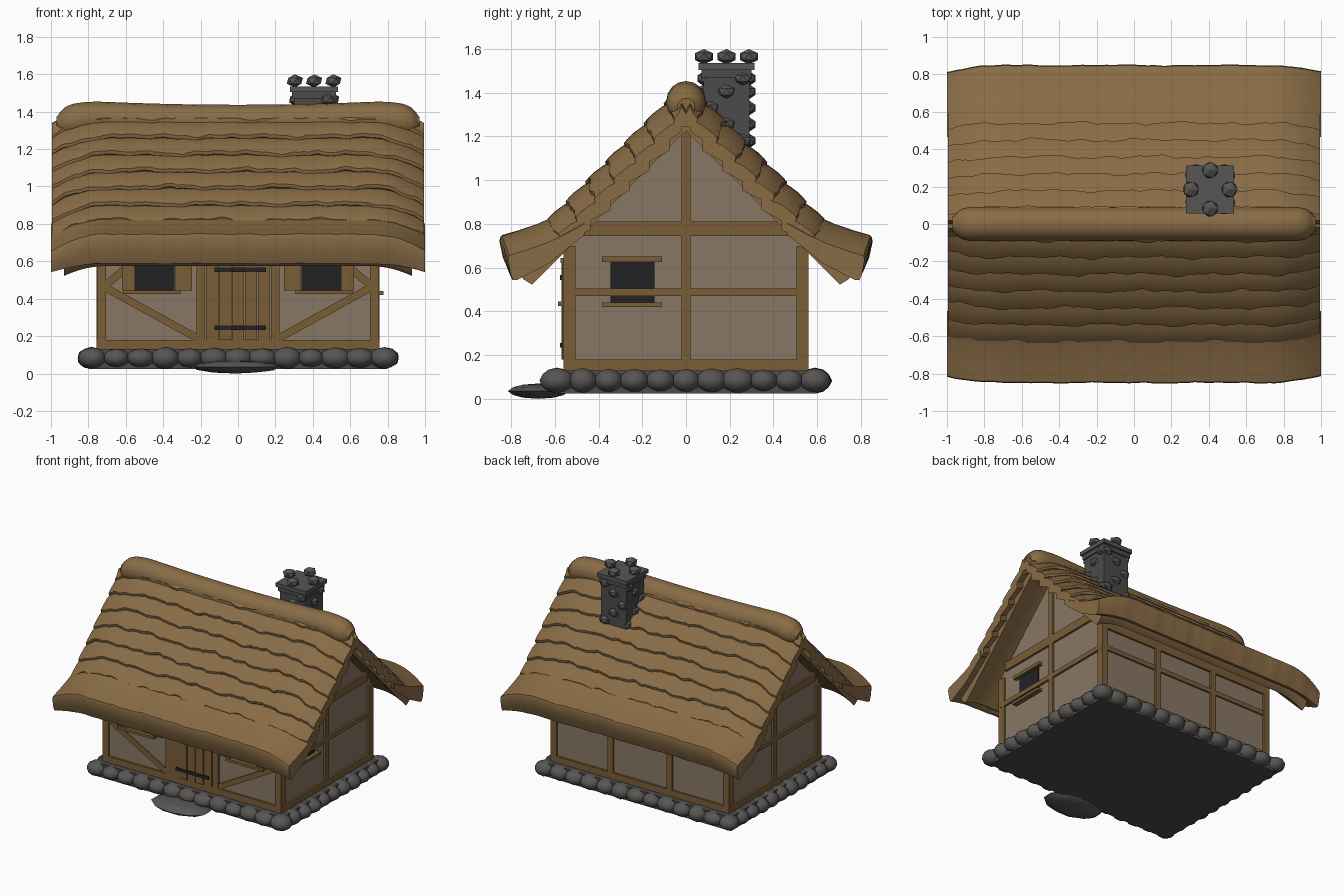
import bpy, bmesh, math, random
from mathutils import Matrix, Vector

if "Cube" in bpy.data.objects:
    bpy.data.objects.remove(bpy.data.objects["Cube"])
random.seed(7)


def material(name, rgb):
    m = bpy.data.materials.new(name)
    m.diffuse_color = (*rgb, 1)
    m.use_nodes = True
    m.node_tree.nodes["Principled BSDF"].inputs["Base Color"].default_value = m.diffuse_color
    return m


THATCH = material("thatch straw", (0.25, 0.15, 0.06))
WOOD = material("timber brown", (0.19, 0.11, 0.037))
PLASTER = material("plaster tan", (0.25, 0.185, 0.13))
STONE = material("stone grey", (0.095, 0.093, 0.09))
MORTAR = material("dark stone", (0.07, 0.07, 0.07))
DARK = material("iron black", (0.016, 0.016, 0.018))


def finish(name, bm, mat, smooth=None):
    bmesh.ops.recalc_face_normals(bm, faces=bm.faces)
    me = bpy.data.meshes.new(name)
    bm.to_mesh(me)
    bm.free()
    me.materials.append(mat)
    ob = bpy.data.objects.new(name, me)
    bpy.context.collection.objects.link(ob)
    if smooth:
        bpy.ops.object.select_all(action='DESELECT')
        ob.select_set(True)
        bpy.context.view_layer.objects.active = ob
        bpy.ops.object.shade_smooth_by_angle(angle=math.radians(smooth))
    return ob


def box(name, x, y, z, mat, rot_y=0):
    """Box from (min, max) ranges, optionally turned about its centre."""
    bm = bmesh.new()
    c = Vector([(r[0] + r[1]) / 2 for r in (x, y, z)])
    s = [r[1] - r[0] for r in (x, y, z)]
    bmesh.ops.create_cube(bm, size=1, matrix=Matrix.Translation(c)
                          @ Matrix.Rotation(rot_y, 4, 'Y') @ Matrix.Diagonal((*s, 1)))
    return finish(name, bm, mat)


def stones(name, items, sub, smooth=None):
    bm = bmesh.new()
    for loc, scale in items:
        m = Matrix.Translation(loc) @ Matrix.Diagonal((*scale, 1))
        bmesh.ops.create_icosphere(bm, subdivisions=sub, radius=1, matrix=m)
    return finish(name, bm, STONE, smooth)


def sweep(name, rings, mat, smooth):
    bm = bmesh.new()
    vs = [[bm.verts.new(p) for p in ring] for ring in rings]
    n = len(vs[0])
    for a, b in zip(vs, vs[1:]):
        for i in range(n):
            bm.faces.new((a[i], a[(i + 1) % n], b[(i + 1) % n], b[i]))
    bm.faces.new(vs[0])
    bm.faces.new(vs[-1])
    return finish(name, bm, mat, smooth)


# Foundation, ring of stones and doorstep
box("foundation", (-0.8, 0.8), (-0.6, 0.6), (0.025, 0.13), MORTAR)
ring = []
for i in range(13):
    for s in (-1, 1):
        ring.append(((-0.78 + 0.13 * i, s * 0.59, 0.083), (random.uniform(0.07, 0.085),
                     random.uniform(0.068, 0.08), random.uniform(0.05, 0.06))))
for i in range(1, 10):
    for s in (-1, 1):
        ring.append(((s * 0.785, -0.59 + 0.118 * i, 0.083), (random.uniform(0.068, 0.08),
                     random.uniform(0.065, 0.08), random.uniform(0.05, 0.06))))
stones("foundation_stones", ring, 2, 40)
stones("doorstep", [((-0.01, -0.675, 0.035), (0.235, 0.14, 0.035))], 2, 40)

# Plaster walls with gables
section = [(-0.545, 0.12), (0.545, 0.12), (0.545, 0.73), (0, 1.27), (-0.545, 0.73)]
sweep("plaster_walls", [[(x, y, z) for y, z in section] for x in (-0.74, 0.74)], PLASTER, None)

# Long wall timbers
for s, side in ((-1, "front"), (1, "back")):
    ya = tuple(sorted((s * 0.53, s * 0.56)))
    box(side + "_sill_beam", (-0.755, 0.755), ya, (0.13, 0.18), WOOD)
    box(side + "_top_beam", (-0.755, 0.755), ya, (0.64, 0.7), WOOD)
    for x in (-0.73, 0.73):
        box(side + "_corner_post", (x - 0.025, x + 0.025),
            tuple(sorted((s * 0.505, s * 0.56))), (0.13, 0.7), WOOD)
    for x in ((-0.2, 0.2) if s < 0 else (-0.25, 0.25)):
        box(side + "_post", (x - 0.023, x + 0.023), ya, (0.18, 0.66), WOOD)
box("back_mid_rail", (-0.73, 0.73), (0.53, 0.558), (0.47, 0.505), WOOD)

# Gable timbers
for s, side in ((-1, "left"), (1, "right")):
    xa = tuple(sorted((s * 0.72, s * 0.756)))
    box(side + "_sill_beam", xa, (-0.56, 0.56), (0.13, 0.18), WOOD)
    box(side + "_mid_rail", xa, (-0.55, 0.55), (0.47, 0.505), WOOD)
    box(side + "_tie_beam", xa, (-0.49, 0.49), (0.745, 0.81), WOOD)
    box(side + "_king_post", xa, (-0.021, 0.021), (0.17, 1.26), WOOD)

# Gable window (right side only)
box("side_window_pane", (0.73, 0.748), (-0.345, -0.145), (0.44, 0.63), DARK)
box("side_window_sill", (0.73, 0.778), (-0.385, -0.11), (0.42, 0.44), WOOD)
box("side_window_lintel", (0.73, 0.77), (-0.385, -0.11), (0.625, 0.65), WOOD)

# Front windows, shutters and braces, mirrored
for s in (-1, 1):
    def mx(a, b):
        return tuple(sorted((s * a, s * b)))
    box("window_pane", mx(0.34, 0.55), (-0.555, -0.53), (0.44, 0.625), DARK)
    box("window_sill", mx(0.305, 0.615), (-0.585, -0.53), (0.424, 0.444), WOOD)
    box("window_lintel", mx(0.305, 0.615), (-0.575, -0.53), (0.62, 0.645), WOOD)
    for a, b in ((0.245, 0.288), (0.29, 0.335), (0.55, 0.582), (0.584, 0.62)):
        box("shutter_board", mx(a, b), (-0.568, -0.53), (0.444, 0.62), WOOD)
    for (x0, z0), (x1, z1) in (((0.22, 0.19), (0.71, 0.46)), ((0.71, 0.47), (0.58, 0.58))):
        cx, cz = s * (x0 + x1) / 2, (z0 + z1) / 2
        ln = math.hypot(x1 - x0, z1 - z0) / 2
        box("brace", (cx - ln, cx + ln), (-0.556, -0.53), (cz - 0.02, cz + 0.02), WOOD,
            -math.atan2(z1 - z0, s * (x1 - x0)))

# Plank door with iron straps
for i in range(5):
    x = -0.172 + i * 0.069
    box("door_plank", (x + 0.002, x + 0.067), (-0.565 - 0.004 * (i % 2), -0.53), (0.18, 0.63), WOOD)
for z in (0.245, 0.555):
    box("door_strap", (-0.125, 0.15), (-0.577, -0.55), (z - 0.011, z + 0.011), DARK)

# Thatch: sections swept along x, drooping towards both gable ends
def droop(x):
    return max(0, (abs(x) - 0.7) / 0.3) ** 2


def thatch(name, pts, half, side, rough=1.0):
    """pts: (y, z, raggedness, droop share) of one slope's section."""
    ph = [random.uniform(0, 6.3) for _ in range(4)]
    rings, n = [], 80
    for i in range(n + 1):
        x = half * (2 * i / n - 1)
        j = rough * (0.005 * math.sin(11 * x + ph[0]) + 0.004 * math.sin(23 * x + ph[1])
                     + 0.003 * math.sin(47 * x + ph[2]) + random.uniform(-0.003, 0.003))
        d = droop(x)
        rings.append([(x, side * (y + j * k - 0.035 * d * w * (y > 0.05)),
                       z - j * k - 0.09 * d * w) for y, z, k, w in pts])
    sweep(name, rings, THATCH, 40)


for side, word in ((-1, "front"), (1, "back")):
    # thick underlayer
    thatch(word + "_thatch_base", [(0, 1.28, 0, 1), (0.725, 0.575, 0, 1), (0.765, 0.60, 0, 1),
                                   (0.785, 0.645, 0, 1), (0, 1.36, 0, 1)], 0.93, side)
    # overlapping courses
    for r in range(7):
        y = 0.09 + 0.09 * r
        u = max(y - 0.16, 0)
        thatch(word + "_thatch_course", [(u, 1.39 - u, 0, 1), (y - 0.07, 1.515 - y, 0.3, 1),
               (y - 0.02, 1.477 - y, 0.8, 1), (y, 1.455 - y, 1, 1), (y - 0.004, 1.437 - y, 1, 1),
               (y - 0.03, 1.42 - y, 1, 1), (u, 1.33 - u, 0, 1)], 0.995, side)
    # flared eave course
    thatch(word + "_thatch_eave", [(0.50, 0.89, 0, 1), (0.60, 0.835, 0, 1), (0.68, 0.8, 0, 1),
           (0.77, 0.768, 0.2, 1), (0.845, 0.745, 0.5, 1), (0.85, 0.725, 0.5, 1),
           (0.835, 0.65, 0.4, 0.9), (0.81, 0.588, 0.3, 0.5), (0.79, 0.588, 0, 0.5),
           (0.66, 0.71, 0, 1), (0.5, 0.84, 0, 1)], 1.0, side, 0.7)

# Ridge roll
rings = []
xs = [-0.97, -0.965, -0.95, -0.92] + [i * 0.04 - 0.88 for i in range(45)] + [0.92, 0.95, 0.965, 0.97]
for x in xs:
    a = abs(x)
    r = 0.09 * math.sqrt(max(0.2, 1 - (max(0, a - 0.88) / 0.095) ** 2))
    cz = 1.347 + 0.02 * min(1, a / 0.8) ** 2 - 0.04 * droop(x)
    rings.append([(x, r * math.cos(t * math.pi / 8), cz + r * math.sin(t * math.pi / 8))
                  for t in range(16)])
sweep("thatch_ridge", rings, THATCH, 50)

# Chimney with stone studs, cap and crown stones
cx, cy = 0.407, 0.185
box("chimney_shaft", (cx - 0.108, cx + 0.108), (cy - 0.105, cy + 0.105), (1.0, 1.49), MORTAR)
box("chimney_collar", (cx - 0.117, cx + 0.117), (cy - 0.115, cy + 0.115), (1.47, 1.505), MORTAR)
box("chimney_cap", (cx - 0.128, cx + 0.128), (cy - 0.128, cy + 0.128), (1.505, 1.535), STONE)
studs = []
for i, z in enumerate((1.10, 1.18, 1.255, 1.33, 1.405, 1.465)):
    for dx, dy in ((1, 0), (-1, 0), (0, 1), (0, -1)):
        o = (0.0 if i % 2 == 0 else 0.075) * (1 if i % 4 == 1 else -1)
        studs.append(((cx + dx * 0.105 + abs(dy) * o, cy + dy * 0.105 + abs(dx) * o, z),
                      (0.042 - 0.01 * abs(dx), 0.042 - 0.01 * abs(dy), 0.033)))
stones("chimney_studs", studs, 1)
stones("chimney_crown", [((cx + dx * 0.103, cy + dy * 0.103, 1.565), (0.048, 0.048, 0.035))
                         for dx, dy in ((1, 0), (-1, 0), (0, 1), (0, -1))], 1)
